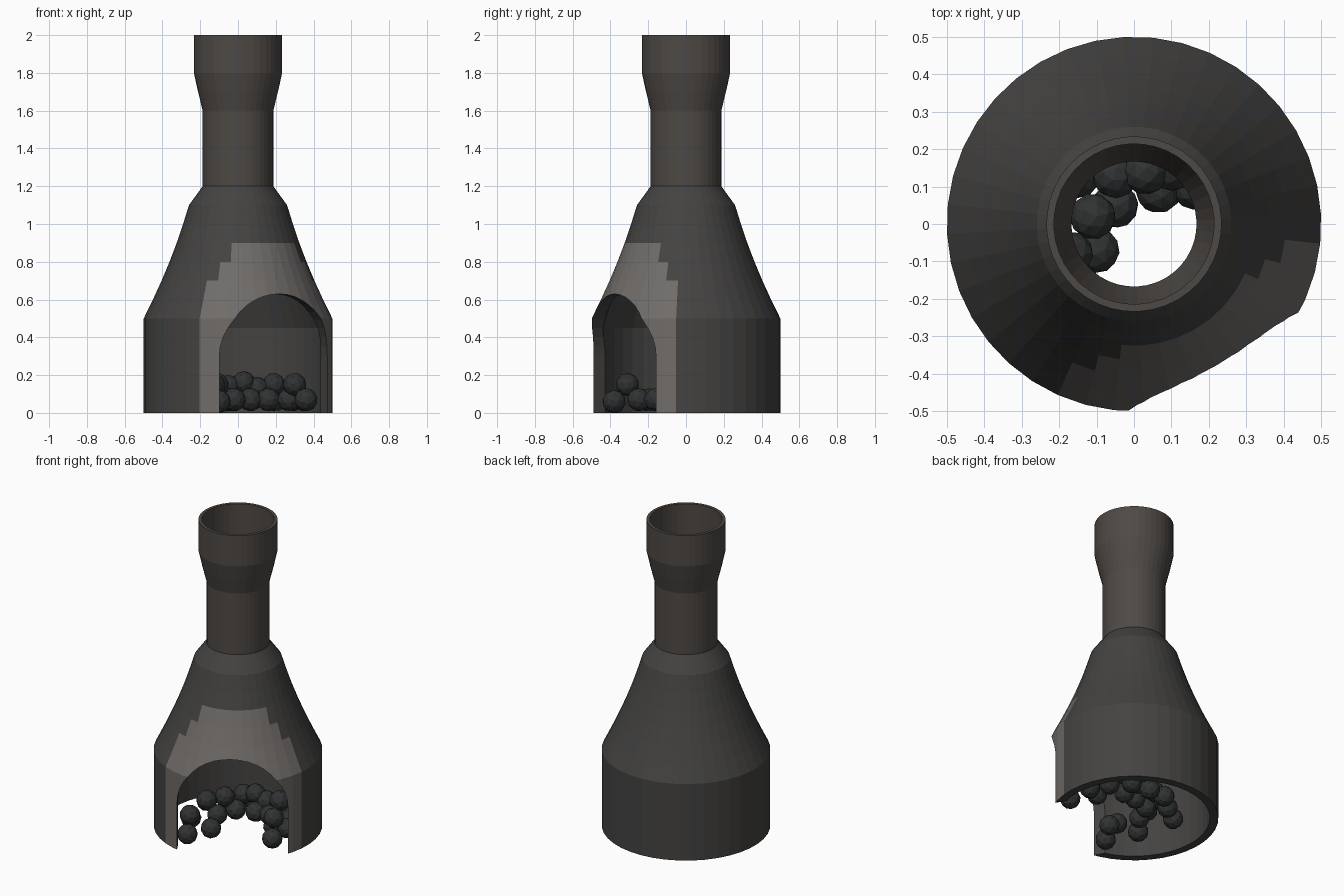
import bpy, bmesh, random
from math import radians, sin, cos, pi
from mathutils import Matrix, Euler

if "Cube" in bpy.data.objects:
    bpy.data.objects.remove(bpy.data.objects["Cube"])

random.seed(4)
SEG = 40
FACING = radians(-60)          # direction the mouth points


def material(name, rgb):
    m = bpy.data.materials.new(name)
    m.diffuse_color = (*rgb, 1)
    m.use_nodes = True
    m.node_tree.nodes["Principled BSDF"].inputs["Base Color"].default_value = m.diffuse_color
    return m


iron = material("dark_iron", (0.058, 0.056, 0.054))
hearth = material("worn_stone", (0.16, 0.148, 0.14))
flue = material("brown_iron", (0.075, 0.066, 0.059))
coal_mat = material("coal", (0.03, 0.032, 0.033))


def finish(name, bm, mats):
    bmesh.ops.recalc_face_normals(bm, faces=bm.faces)
    mesh = bpy.data.meshes.new(name)
    bm.to_mesh(mesh)
    bm.free()
    for m in mats:
        mesh.materials.append(m)
    ob = bpy.data.objects.new(name, mesh)
    bpy.context.collection.objects.link(ob)
    return ob


def lathe(profile, name, mats, paint=None):
    """Revolve a closed (radius, z) profile; paint(row, column) gives the slot."""
    bm = bmesh.new()
    rings = [[bm.verts.new((r * cos(FACING + 2 * pi * k / SEG),
                            r * sin(FACING + 2 * pi * k / SEG), z))
              for k in range(SEG)] for r, z in profile]
    n = len(rings)
    for i in range(n):
        a, b = rings[i], rings[(i + 1) % n]
        for k in range(SEG):
            j = (k + 1) % SEG
            f = bm.faces.new((a[k], a[j], b[j], b[k]))
            if paint:
                f.material_index = paint(i, k)
    return finish(name, bm, mats)


# Bell-shaped furnace body, with a stepped lighter patch around the mouth
outer = [(.5, 0), (.5, .5), (.451, .6), (.405, .7), (.363, .8), (.325, .9),
         (.291, 1.0), (.26, 1.1), (.187, 1.2)]
inner = [(.167, 1.2), (.167, 1.16), (.225, 1.07), (.28, .88), (.36, .68),
         (.45, .45), (.45, 0)]
patch_half = {0: 6, 1: 6, 2: 6, 3: 5, 4: 4}   # facets each side, per row


def patch(row, col):
    h = patch_half.get(row, 0)
    return 1 if col < h or col >= SEG - h else 0


body = lathe(outer + inner, "furnace_body", [iron, hearth], patch)

# Arched mouth cutter
bm = bmesh.new()
arch = [(-.33, -.1)] + [(-.33 * cos(pi * i / 20), .3 + .33 * sin(pi * i / 20))
                        for i in range(21)] + [(.33, -.1)]
near = bm.faces.new([bm.verts.new((.05, y, z)) for y, z in arch])
ext = bmesh.ops.extrude_face_region(bm, geom=[near])
bmesh.ops.translate(bm, vec=(.8, 0, 0),
                    verts=[v for v in ext["geom"] if isinstance(v, bmesh.types.BMVert)])
bmesh.ops.rotate(bm, verts=bm.verts, cent=(0, 0, 0), matrix=Matrix.Rotation(FACING, 3, 'Z'))
cutter = finish("mouth_cutter", bm, [iron])
cutter.hide_render = True
cutter.hide_viewport = True
cutter.display_type = 'WIRE'
cut = body.modifiers.new("mouth", 'BOOLEAN')
cut.operation = 'DIFFERENCE'
cut.solver = 'EXACT'
cut.object = cutter

# Open chimney pipe with flared top
lathe([(.187, 1.2), (.187, 1.6), (.212, 1.7), (.234, 1.8), (.234, 2.0),
       (.214, 2.0), (.214, 1.8), (.192, 1.7), (.167, 1.6), (.167, 1.2)],
      "chimney_pipe", [flue])

# Heap of faceted coals
coals = [(-.10, -.38, .06), (-.13, -.31, .15), (-.02, -.25, .07), (-.20, -.20, .07),
         (-.17, -.08, .15), (-.11, .02, .15), (-.05, .05, .07), (-.10, -.07, .07),
         (.065, .09, .07), (-.05, .13, .14), (.03, .14, .16), (.16, .10, .07),
         (.10, .15, .13), (.19, .16, .15), (.36, -.16, .07), (.35, .01, .07),
         (.30, -.06, .15), (.27, -.02, .07), (-.26, .05, .07), (-.15, .13, .07),
         (-.05, .22, .07), (.07, .23, .07), (.20, .22, .07), (.29, .12, .07)]
bm = bmesh.new()
for p in coals:
    rot = Euler([random.uniform(0, 6.28) for _ in range(3)]).to_matrix().to_4x4()
    bmesh.ops.create_icosphere(bm, subdivisions=2, radius=.062,
                               matrix=Matrix.Translation(p) @ rot)
finish("coals", bm, [coal_mat])
